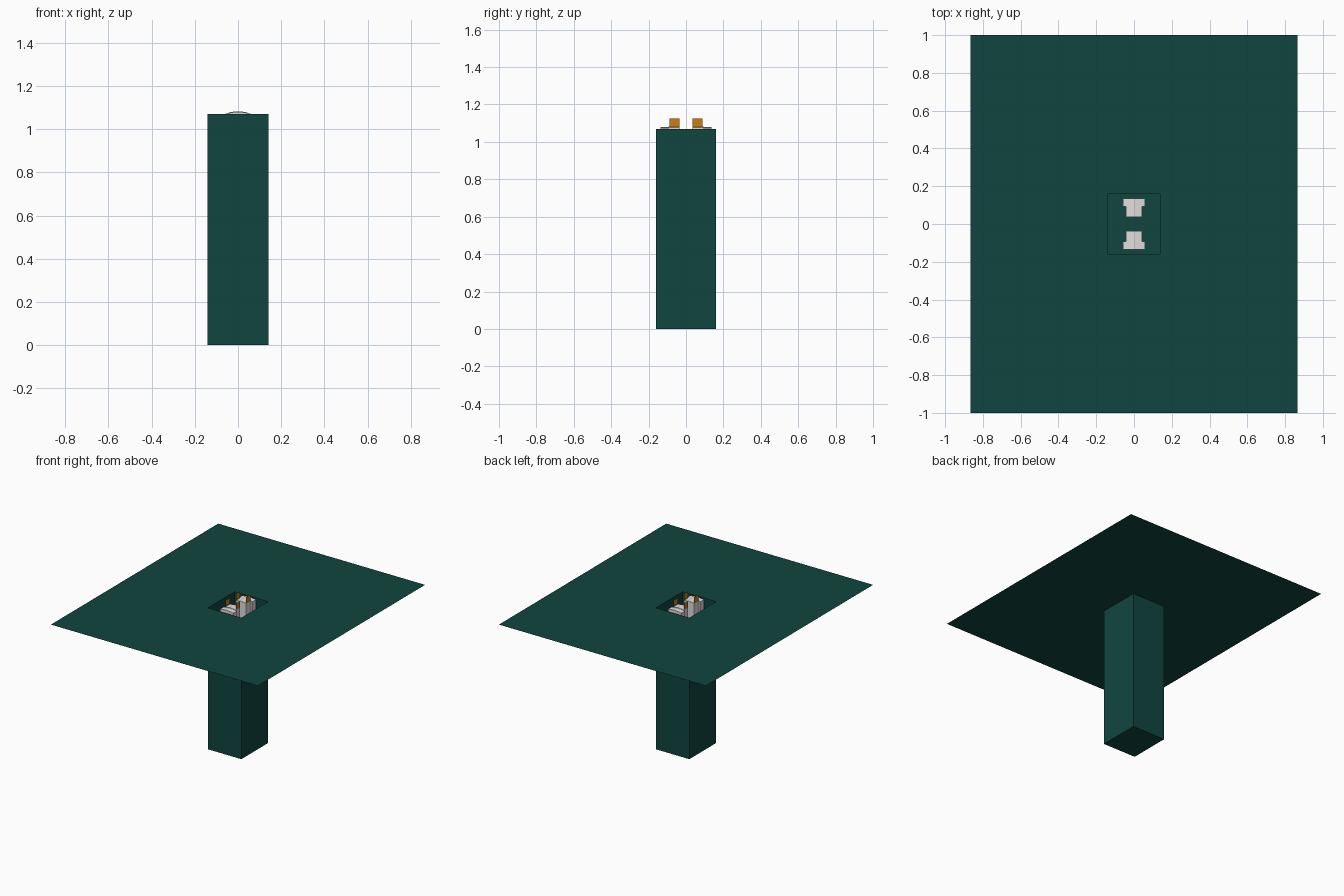
import bpy
import bmesh

if "Cube" in bpy.data.objects:
    bpy.data.objects.remove(bpy.data.objects["Cube"], do_unlink=True)

TOP = 1.07            # level of the ground sheet
PIT_X, PIT_Y = 0.14, 0.16


def make_material(name, color):
    mat = bpy.data.materials.new(name)
    mat.use_nodes = True
    mat.diffuse_color = (*color, 1)
    mat.node_tree.nodes["Principled BSDF"].inputs["Base Color"].default_value = (*color, 1)
    return mat


green = make_material("dark_green", (0.005, 0.06, 0.05))
white = make_material("off_white", (0.75, 0.73, 0.73))
orange = make_material("orange", (0.62, 0.2, 0.004))


def finish(name, bm, mat):
    mesh = bpy.data.meshes.new(name)
    bm.to_mesh(mesh)
    bm.free()
    mesh.materials.append(mat)
    obj = bpy.data.objects.new(name, mesh)
    bpy.context.collection.objects.link(obj)
    return obj


def ring(bm, hx, hy, z):
    return [bm.verts.new((sx * hx, sy * hy, z))
            for sx, sy in ((-1, -1), (1, -1), (1, 1), (-1, 1))]


def bridge(bm, a, b):
    for i in range(4):
        j = (i + 1) % 4
        bm.faces.new((a[i], a[j], b[j], b[i]))


def gabled_block(name, half_x, y0, y1, eave, ridge, bottom=0.01):
    """Upright block with a shallow ridge along y."""
    bm = bmesh.new()
    profile = ((-half_x, bottom), (half_x, bottom), (half_x, eave), (0, ridge), (-half_x, eave))
    ends = [[bm.verts.new((x, y, z)) for x, z in profile] for y in (y0, y1)]
    for i in range(5):
        j = (i + 1) % 5
        bm.faces.new((ends[0][i], ends[0][j], ends[1][j], ends[1][i]))
    for end in ends:
        bm.faces.new(end)
    bmesh.ops.recalc_face_normals(bm, faces=bm.faces)
    return finish(name, bm, white)


# Ground sheet with a rectangular opening
bm = bmesh.new()
bridge(bm, ring(bm, 0.866, 1.0, TOP), ring(bm, PIT_X, PIT_Y, TOP))
finish("ground_sheet", bm, green)

# Open-topped pit below the opening
bm = bmesh.new()
floor = ring(bm, PIT_X, PIT_Y, 0)
bridge(bm, floor, ring(bm, PIT_X, PIT_Y, TOP))
bm.faces.new(floor[::-1])
finish("pit", bm, green)

# Two mirrored T-shaped pillars with thin orange side plates
for end, s in (("front", -1), ("back", 1)):
    gabled_block(end + "_pillar_bar", 0.057, s * 0.093, s * 0.135, 1.073, 1.08)
    gabled_block(end + "_pillar_stem", 0.043, s * 0.036, s * 0.093, 1.078, 1.083)
    for side, t in (("left", 1), ("right", -1)):
        bm = bmesh.new()
        x = t * 0.0435
        corners = ((0.036, 1.08), (0.088, 1.08), (0.088, 1.125), (0.036, 1.125))
        bm.faces.new([bm.verts.new((x, s * y, z)) for y, z in corners])
        if s * t < 0:
            bmesh.ops.reverse_faces(bm, faces=bm.faces)
        finish(f"{end}_{side}_plate", bm, orange)
